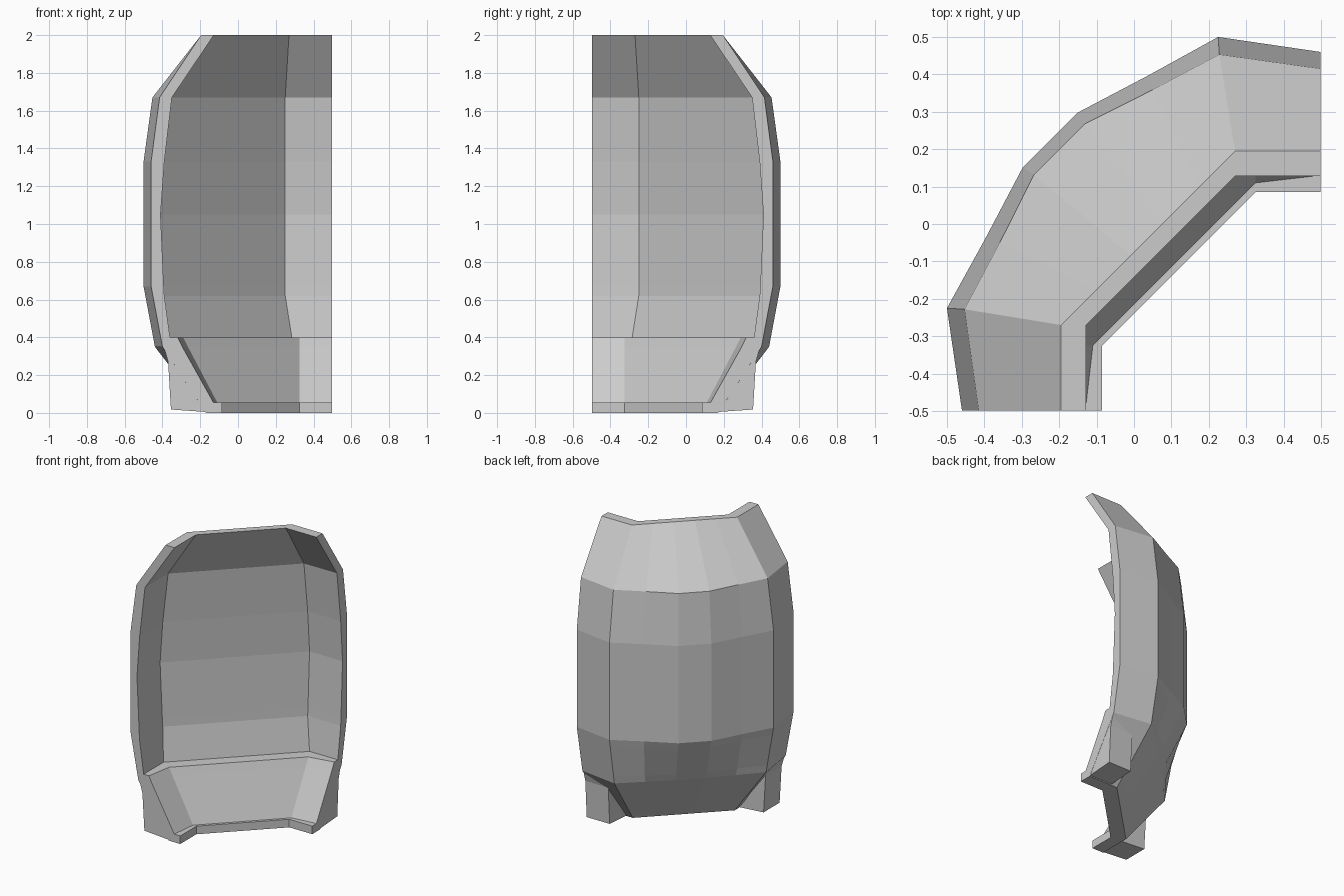
import bpy, bmesh

if "Cube" in bpy.data.objects:
    bpy.data.objects.remove(bpy.data.objects["Cube"])

END = 0.498


def flip(p):
    """Mirror a plan point across the diagonal y = -x."""
    return (-p[1], -p[0])


def make_object(name, bm):
    bmesh.ops.remove_doubles(bm, verts=bm.verts, dist=1e-5)
    bmesh.ops.recalc_face_normals(bm, faces=bm.faces)
    mesh = bpy.data.meshes.new(name)
    bm.to_mesh(mesh)
    bm.free()
    obj = bpy.data.objects.new(name, mesh)
    bpy.context.collection.objects.link(obj)
    return obj


def loft(name, rings):
    """Skin a stack of equal-length rings and cap both ends."""
    bm = bmesh.new()
    loops = [[bm.verts.new(p) for p in ring] for ring in rings]
    for a, b in zip(loops, loops[1:]):
        n = len(a)
        for i in range(n):
            j = (i + 1) % n
            bm.faces.new((a[i], a[j], b[j], b[i]))
    bm.faces.new(loops[0])
    bm.faces.new(loops[-1])
    return make_object(name, bm)


def interp(table, z):
    """Linear lookup of a profile row (z, values...)."""
    for a, b in zip(table, table[1:]):
        if a[0] <= z <= b[0]:
            t = (z - a[0]) / (b[0] - a[0])
            return [p + (q - p) * t for p, q in zip(a[1:], b[1:])]


# outer profile: z, end y, ridge x, ridge y, bulge of the middle
outer = [(0, 0.17, 0.28, 0.17, 0), (0.35, 0.40, 0.23, 0.44, 0.15),
         (0.67, 0.46, 0.225, 0.5, 1), (1.33, 0.46, 0.225, 0.5, 1),
         (1.67, 0.415, 0.228, 0.453, 1), (2, 0.195, 0.27, 0.195, 0)]

# inner profile: z, end y, corner x, corner y (lip, sloped sill, ledge, wall)
inner = [(0, 0.085, 0.325, 0.085), (0.055, 0.085, 0.325, 0.085),
         (0.055, 0.13, 0.325, 0.11), (0.35, 0.295, 0.325, 0.265),
         (0.4, 0.32, 0.325, 0.29), (0.4, 0.36, 0.285, 0.36),
         (0.62, 0.39, 0.25, 0.39), (0.67, 0.393, 0.25, 0.393),
         (1.05, 0.41, 0.25, 0.41), (1.33, 0.39, 0.25, 0.39),
         (1.67, 0.35, 0.25, 0.35), (2, 0.128, 0.27, 0.128)]


def shell_ring(row):
    z, iy, cx, cy = row
    ey, rx, ry, bulge = interp(outer, z)
    ridge, end = (rx, ry), (END, ey)
    far = flip(ridge)
    pts = [end, ridge]
    for t, off in ((0.2, 0.042), (0.4, 0.087), (0.6, 0.087), (0.8, 0.042)):
        pts.append((rx + (far[0] - rx) * t - off * bulge,
                    ry + (far[1] - ry) * t + off * bulge))
    pts += [far, flip(end)]
    pts += [flip((END, iy)), flip((cx, cy)), (cx, cy), (END, iy)]
    return [(x, y, z) for x, y in pts]


# main curved corner wall
loft("corner_shell", [shell_ring(r) for r in inner])

# support foot under each end
foot = [(0.10, 0.0), (0.355, 0.018), (0.37, 0.27), (0.39, 0.34), (0.30, 0.34)]
for name, mirrored in (("right_foot", False), ("left_foot", True)):
    rings = []
    for x in (0.325, END - 0.001):
        plan = [((x, y), z) for y, z in foot]
        rings.append([(*(flip(p) if mirrored else p), z) for p, z in plan])
    loft(name, rings)
